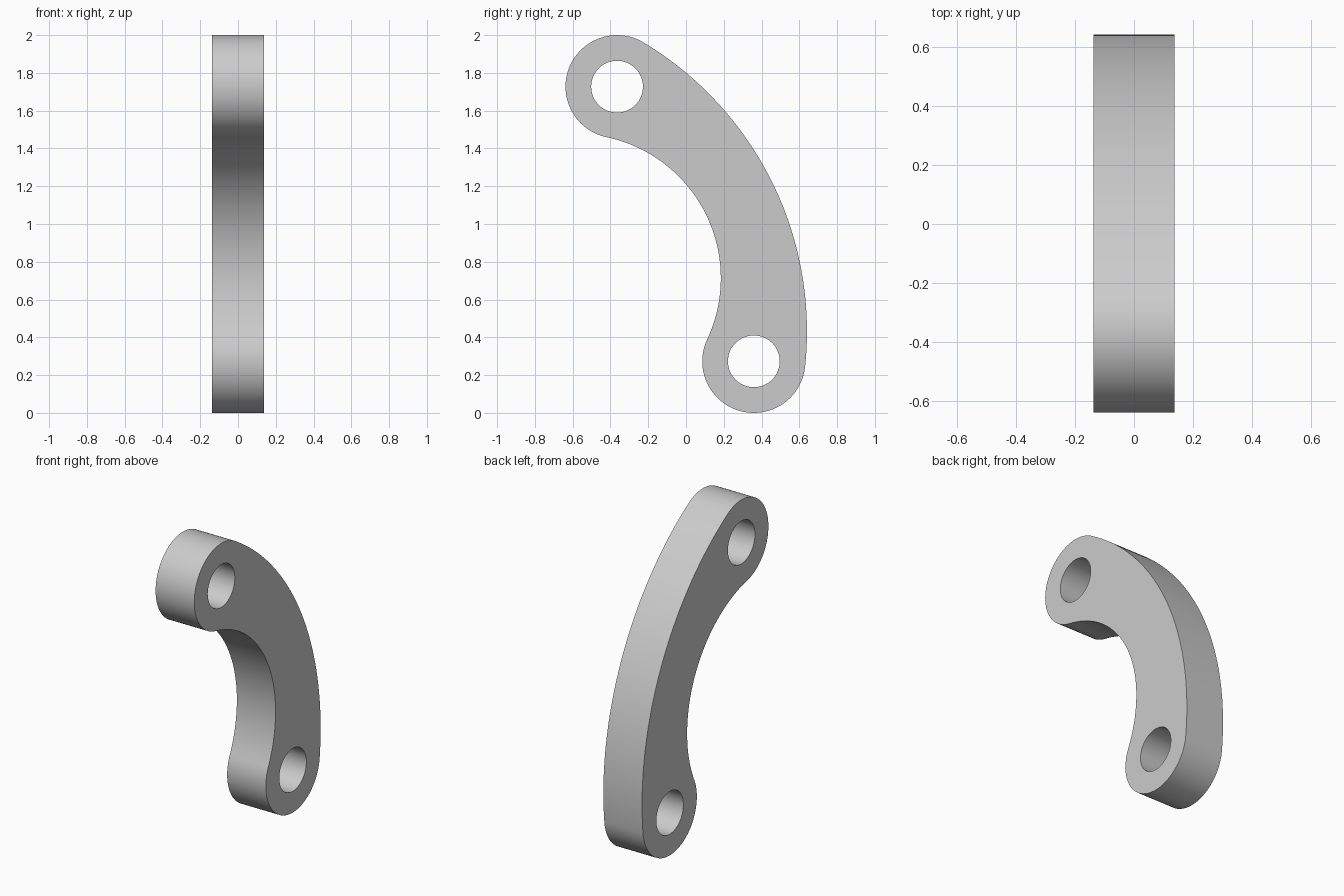
import bpy
import math
from mathutils import Vector, Matrix

cube = bpy.data.objects.get("Cube")
if cube:
    bpy.data.objects.remove(cube, do_unlink=True)

# Main sizes, profile drawn in (y, z)
EYE, HOLE, HALF = 0.273, 0.137, 0.137
TOP, LOW = Vector((-0.365, 1.727)), Vector((0.359, 0.273))

mid = (TOP + LOW) / 2
along = (LOW - TOP).normalized()
outward = Vector((-along.y, along.x))
inner_c = mid - outward * 0.643
outer_c = mid - outward * 1.275
inner_r = (TOP - inner_c).length - EYE
outer_r = (TOP - outer_c).length + EYE


def angle(v):
    return math.atan2(v.y, v.x)


def arc(c, r, a, b, n):
    """Points on a circle from angle a to angle b, without the last one."""
    return [c + r * Vector((math.cos(a + (b - a) * i / n), math.sin(a + (b - a) * i / n)))
            for i in range(n)]


# Outline: two round eyes joined by tangent inner and outer arcs
full = 2 * math.pi
out_top, out_low = angle(TOP - outer_c), angle(LOW - outer_c)
in_top, in_low = angle(TOP - inner_c), angle(LOW - inner_c)
outline = arc(outer_c, outer_r, out_low, out_top, 48)
outline += arc(TOP, EYE, out_top, in_top + math.pi, 48)
outline += arc(inner_c, inner_r, in_top, in_low, 48)
outline += arc(LOW, EYE, in_low - math.pi, out_low, 48)
loops = [outline] + [arc(c, HOLE, 0, full, 64) for c in (TOP, LOW)]

# Extruded link plate with two pin holes
curve = bpy.data.curves.new("curved_link", 'CURVE')
curve.dimensions = '2D'
curve.fill_mode = 'BOTH'
curve.extrude = HALF
for pts in loops:
    spline = curve.splines.new('POLY')
    spline.points.add(len(pts) - 1)
    for point, p in zip(spline.points, pts):
        point.co = (p.x, p.y, 0, 1)
    spline.use_cyclic_u = True

link = bpy.data.objects.new("curved_link", curve)
bpy.context.collection.objects.link(link)
bpy.ops.object.select_all(action='DESELECT')
link.select_set(True)
bpy.context.view_layer.objects.active = link
bpy.ops.object.convert(target='MESH')
link = bpy.context.object

# Stand the profile up: drawn axes become y and z, thickness runs along x
link.data.transform(Matrix(((0, 0, 1, 0), (1, 0, 0, 0), (0, 1, 0, 0), (0, 0, 0, 1))))
bpy.ops.object.mode_set(mode='EDIT')
bpy.ops.mesh.select_all(action='SELECT')
bpy.ops.mesh.remove_doubles(threshold=0.0001)
bpy.ops.mesh.normals_make_consistent(inside=False)
bpy.ops.object.mode_set(mode='OBJECT')
bpy.ops.object.shade_smooth_by_angle(angle=math.radians(30))

# Plain grey finish
grey = bpy.data.materials.new("plain_grey")
grey.use_nodes = True
colour = (0.6, 0.6, 0.6, 1)
grey.diffuse_color = colour
grey.node_tree.nodes["Principled BSDF"].inputs["Base Color"].default_value = colour
link.data.materials.clear()
link.data.materials.append(grey)
